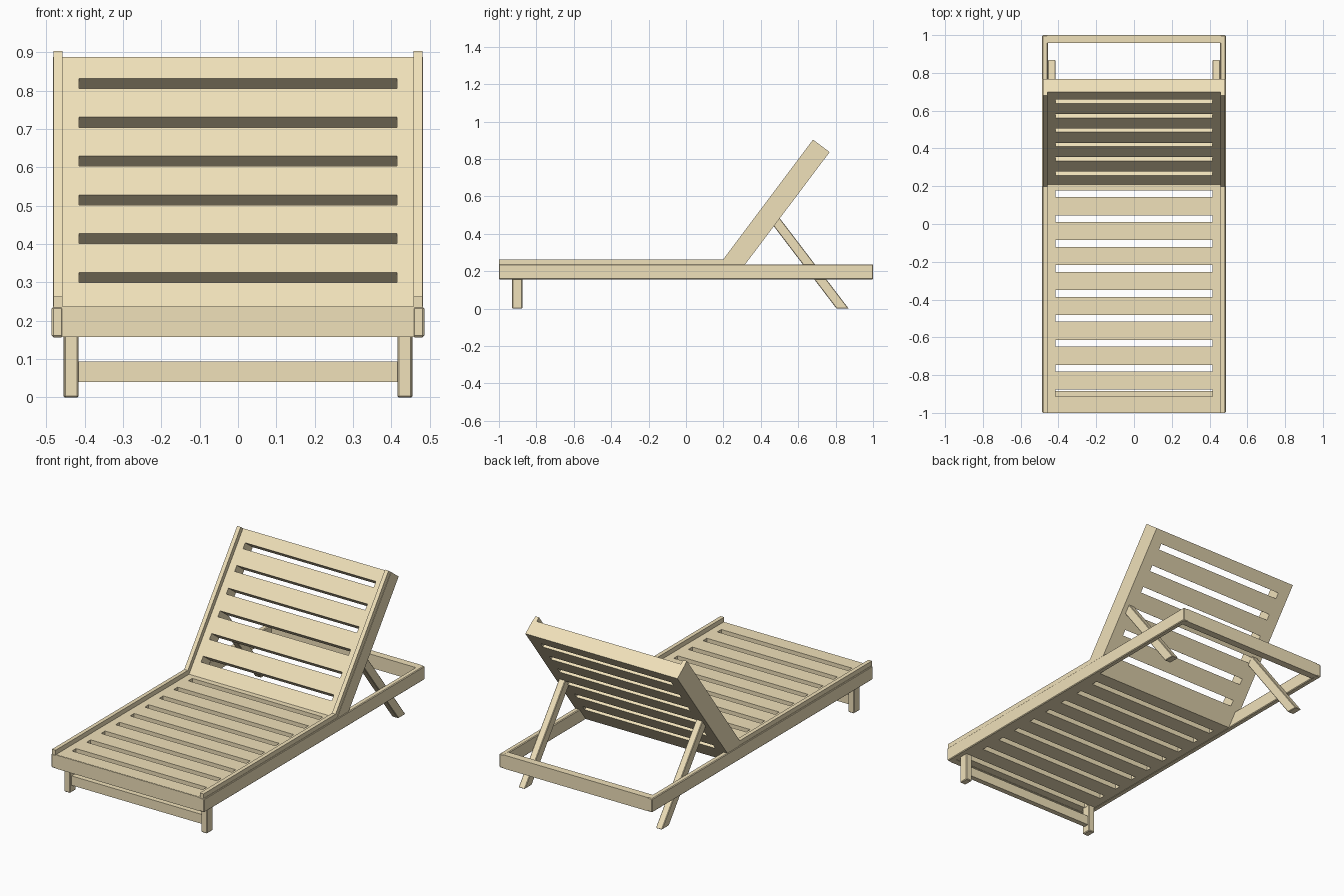
import bpy, bmesh
from mathutils import Vector

if "Cube" in bpy.data.objects:
    bpy.data.objects.remove(bpy.data.objects["Cube"])

wood = bpy.data.materials.new("pale_wood")
wood.diffuse_color = (0.87, 0.75, 0.49, 1)
wood.use_nodes = True
wood.node_tree.nodes["Principled BSDF"].inputs["Base Color"].default_value = wood.diffuse_color


def prism(name, parts, bevel=0.0):
    """Extrude (y, z) outlines along x; parts = list of (outline, x0, x1)."""
    bm = bmesh.new()
    for outline, x0, x1 in parts:
        f = bm.faces.new([bm.verts.new((x0, y, z)) for y, z in outline])
        ext = bmesh.ops.extrude_face_region(bm, geom=[f])
        moved = [g for g in ext["geom"] if isinstance(g, bmesh.types.BMVert)]
        bmesh.ops.translate(bm, verts=moved, vec=(x1 - x0, 0, 0))
    bmesh.ops.recalc_face_normals(bm, faces=bm.faces)
    me = bpy.data.meshes.new(name)
    bm.to_mesh(me)
    bm.free()
    me.materials.append(wood)
    ob = bpy.data.objects.new(name, me)
    bpy.context.collection.objects.link(ob)
    if bevel:
        m = ob.modifiers.new("soft_edges", "BEVEL")
        m.width, m.segments = bevel, 1
    return ob


def rect(y0, y1, z0, z1):
    return [(y0, z0), (y1, z0), (y1, z1), (y0, z1)]


def pair(name, outline, x0, x1, bevel=0.0):
    prism("right_" + name, [(outline, x0, x1)], bevel)
    prism("left_" + name, [(outline, -x1, -x0)], bevel)


# Backrest slope: d runs up the front face, n points out of it
hinge, top = Vector((0.21, 0.237)), Vector((0.70, 0.888))
d = (top - hinge).normalized()
n = Vector((-d.y, d.x))
thick = 0.085
back_top = top - n * thick
back_low = back_top - d * ((back_top.y - 0.159) / d.y)

# Seat and backrest: one bent slab, pierced by slots
panel = prism("seat_and_backrest", [([(-0.997, 0.159), back_low, back_top, top,
                                      hinge, (-0.997, 0.237)], -0.483, 0.483)])
slots = []
for k in range(9):
    y = 0.160 - 0.1319 * k
    slots.append((rect(y - 0.018, y + 0.018, 0.10, 0.30), -0.415, 0.415))
for k in range(6):
    a = hinge + d * (0.079 + 0.1266 * k)
    b = a + d * 0.033
    slots.append(([a + n * 0.03, b + n * 0.03, b - n * 0.12, a - n * 0.12], -0.415, 0.415))
cutter = prism("slot_cutter", slots)
cutter.hide_render = True
cutter.hide_viewport = True
cut = panel.modifiers.new("slots", "BOOLEAN")
cut.operation, cut.solver, cut.object = "DIFFERENCE", "EXACT", cutter

# Raised lip along both sides of seat and backrest
pair("side_lip", [(-1, 0.235), hinge - n * 0.002, top - n * 0.002, top + n * 0.026,
                  (0.199, 0.263), (-1, 0.263)], 0.458, 0.481)

# Base frame
pair("side_rail", rect(-1, 1, 0.157, 0.236), 0.456, 0.486, 0.004)
prism("back_rail", [(rect(0.957, 0.9995, 0.1575, 0.2355), -0.46, 0.46)])
prism("front_rail", [(rect(-0.9995, -0.96, 0.1575, 0.2355), -0.46, 0.46)])

# Front legs with stretcher
pair("front_leg", rect(-0.93, -0.875, 0, 0.165), 0.416, 0.454, 0.004)
prism("front_stretcher", [(rect(-0.915, -0.885, 0.04, 0.094), -0.42, 0.42)])

# Slanted rear legs propping the backrest
pair("rear_leg", [(0.805, 0), (0.87, 0), (0.485, 0.505), (0.452, 0.463)], 0.416, 0.4555, 0.003)
